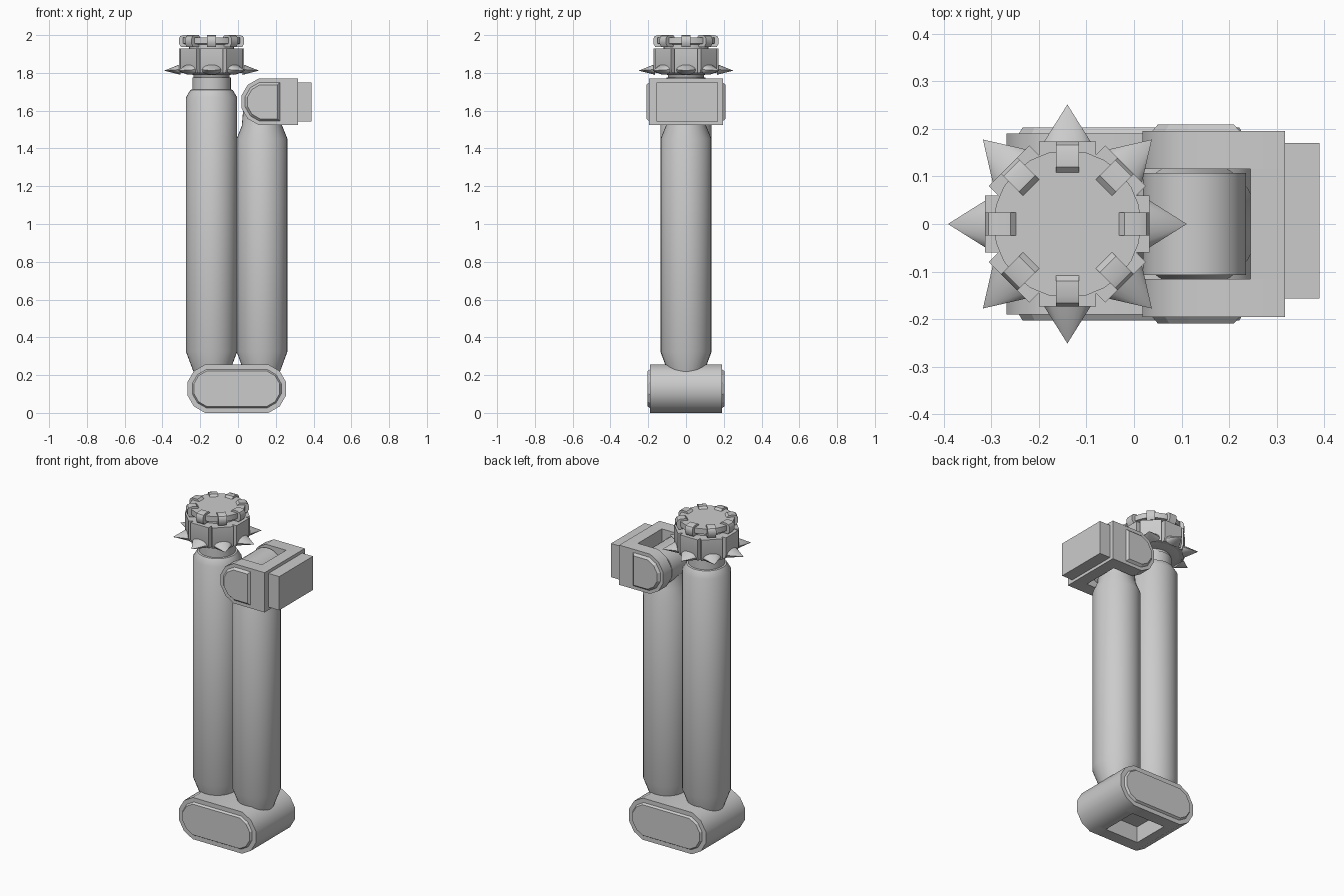
import bpy, bmesh, math
from math import sin, cos, pi, radians
from mathutils import Matrix

if "Cube" in bpy.data.objects:
    bpy.data.objects.remove(bpy.data.objects["Cube"])

grey = bpy.data.materials.new("plain grey")
grey.diffuse_color = (0.6, 0.6, 0.6, 1)
grey.use_nodes = True
grey.node_tree.nodes["Principled BSDF"].inputs["Base Color"].default_value = grey.diffuse_color


def finish(name, bm, smooth=True):
    bmesh.ops.recalc_face_normals(bm, faces=bm.faces)
    mesh = bpy.data.meshes.new(name)
    bm.to_mesh(mesh)
    bm.free()
    mesh.materials.append(grey)
    ob = bpy.data.objects.new(name, mesh)
    bpy.context.collection.objects.link(ob)
    if smooth:
        bpy.ops.object.select_all(action='DESELECT')
        ob.select_set(True)
        bpy.context.view_layer.objects.active = ob
        bpy.ops.object.shade_smooth_by_angle(angle=radians(35))
    return ob


def loft(bm, rings):
    """Join closed rings of points and cap both ends."""
    rings = [[bm.verts.new(p) for p in r] for r in rings]
    n = len(rings[0])
    for a, b in zip(rings, rings[1:]):
        for i in range(n):
            j = (i + 1) % n
            bm.faces.new((a[i], a[j], b[j], b[i]))
    bm.faces.new(rings[0])
    bm.faces.new(rings[-1])


def prism(name, outline, y0, y1):
    bm = bmesh.new()
    loft(bm, [[(x, y, z) for x, z in outline] for y in (y0, y1)])
    return finish(name, bm)


def lathe(name, cx, profile, sides=32):
    bm = bmesh.new()
    loft(bm, [[(cx + r * cos(2 * pi * i / sides), r * sin(2 * pi * i / sides), z)
               for i in range(sides)] for r, z in profile])
    return finish(name, bm)


def half_round(cx, cz, apothem, left):
    """Faceted half circle with flat ends, running round one side."""
    start = 105 if left else -75
    r = apothem / cos(radians(15))
    return [(cx + r * cos(radians(start + 30 * k)), cz + r * sin(radians(start + 30 * k)))
            for k in range(6)]


def plate(name, outline, inner, side, y0, y1):
    """Raised side plate with a bevelled rim."""
    bm = bmesh.new()
    loft(bm, [[(x, side * y0, z) for x, z in outline],
              [(x, side * y1, z) for x, z in inner]])
    return finish(name, bm, False)


LX, RX = -0.14, 0.127

# Two long posts, tapered into the base
lathe("left_post", LX, [(0.07, 0.15), (0.136, 0.325), (0.136, 1.67), (0.112, 1.71),
                        (0.102, 1.712), (0.102, 1.775), (0.095, 1.777), (0.095, 1.82)])
lathe("right_post", RX, [(0.07, 0.15), (0.135, 0.325), (0.135, 1.45), (0.107, 1.52), (0.10, 1.60)])


# Rounded base: two cheeks and a centre with a recess underneath
def stadium(a):
    return half_round(RX, 0.128, a, False) + half_round(LX, 0.128, a, True)


for side, label in ((-1, "front"), (1, "back")):
    prism("base_cheek_" + label, stadium(0.128), side * 0.115, side * 0.19)
    plate("base_plate_" + label, stadium(0.102), stadium(0.094), side, 0.19, 0.203)
ends = half_round(RX, 0.128, 0.128, False) + half_round(LX, 0.128, 0.128, True)
prism("base_centre", ends + [(LX + 0.02, 0.0), (LX + 0.02, 0.10), (RX - 0.02, 0.10), (RX - 0.02, 0.0)],
      -0.115, 0.115)

# Top bracket: two rounded cheeks, back block, end pad and the knuckle between them
HX, HZ = 0.14, 1.647


def dshape(a, right):
    return half_round(HX, HZ, a, True) + [(right, HZ - a), (right, HZ + a)]


for side, label in ((-1, "front"), (1, "back")):
    prism("bracket_cheek_" + label, dshape(0.122, 0.317), side * 0.116, side * 0.195)
    plate("bracket_plate_" + label, dshape(0.102, 0.222), dshape(0.09, 0.21), side, 0.195, 0.209)


def box_outline(x0, x1, z0, z1):
    return [(x0, z0), (x1, z0), (x1, z1), (x0, z1)]


prism("bracket_back", box_outline(0.245, 0.317, HZ - 0.122, HZ + 0.122), -0.116, 0.116)
prism("end_pad", box_outline(0.317, 0.39, 1.543, 1.75), -0.157, 0.17)
prism("knuckle", [(RX + 0.108 * cos(2 * pi * i / 28), HZ + 0.108 * sin(2 * pi * i / 28))
                  for i in range(28)], -0.107, 0.107)

# Crown hub and cap disc
lathe("crown_hub", LX, [(0.10, 1.79), (0.145, 1.80), (0.145, 1.925), (0.12, 1.93),
                        (0.12, 1.95), (0.155, 1.955), (0.155, 1.988)], 24)

# Eight crown blocks, spikes and cap lugs
LUG = [(0.105, 1.985), (0.12, 2.0), (0.15, 2.0), (0.166, 1.994), (0.173, 1.982),
       (0.173, 1.955), (0.162, 1.937), (0.12, 1.937)]
BLOCK = [(0.10, 1.80), (0.165, 1.80), (0.173, 1.825), (0.173, 1.93), (0.10, 1.93)]


def around(ob, k):
    ob.data.transform(Matrix.Translation((LX, 0, 0)) @ Matrix.Rotation(k * pi / 4, 4, 'Z'))


for k in range(8):
    around(prism(f"crown_block_{k}", BLOCK, -0.06, 0.06), k)
    around(prism(f"cap_lug_{k}", LUG, -0.024, 0.024), k)
    bm = bmesh.new()
    base = [bm.verts.new((0.165, 0.054 * cos(2 * pi * i / 16), 1.818 + 0.028 * sin(2 * pi * i / 16)))
            for i in range(16)]
    tip = bm.verts.new((0.251, 0, 1.812))
    bm.faces.new(base)
    for i in range(16):
        bm.faces.new((base[i], base[(i + 1) % 16], tip))
    around(finish(f"spike_{k}", bm), k)
